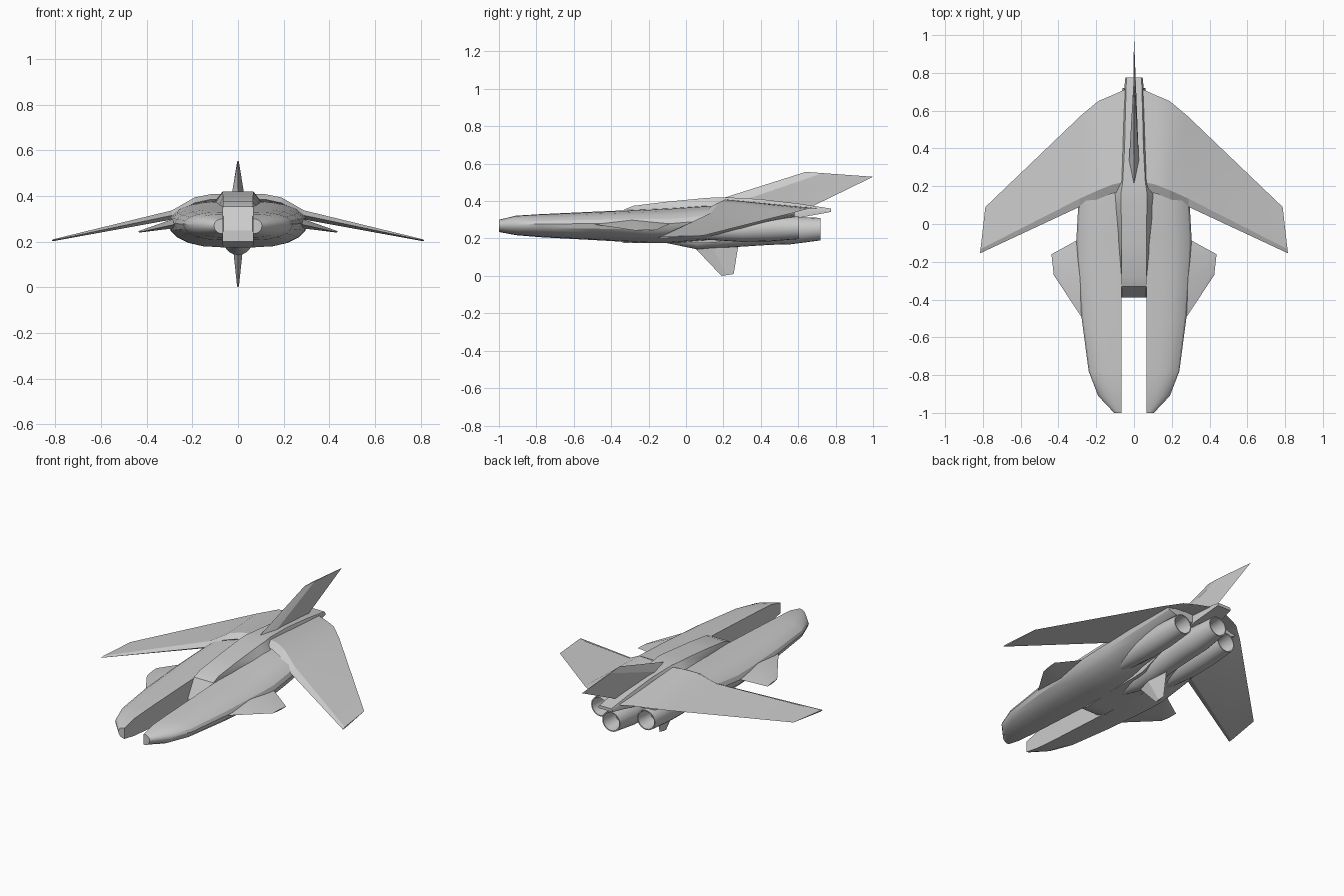
import bpy, bmesh, math
from mathutils import Vector

if "Cube" in bpy.data.objects:
    bpy.data.objects.remove(bpy.data.objects["Cube"])


def loft(name, rings, mirror=False, caps=(True, True), angle=28):
    """Skin a list of closed rings that share a point count."""
    bm = bmesh.new()
    vr = [[bm.verts.new(p) for p in r] for r in rings]
    n = len(vr[0])
    for a, b in zip(vr, vr[1:]):
        for i in range(n):
            j = (i + 1) % n
            bm.faces.new((a[i], a[j], b[j], b[i]))
    if caps[0]:
        bm.faces.new(vr[0])
    if caps[1]:
        bm.faces.new(vr[-1])
    bmesh.ops.recalc_face_normals(bm, faces=bm.faces)
    me = bpy.data.meshes.new(name)
    bm.to_mesh(me)
    bm.free()
    ob = bpy.data.objects.new(name, me)
    bpy.context.collection.objects.link(ob)
    if mirror:
        ob.modifiers.new("Mirror", 'MIRROR')
    bpy.ops.object.select_all(action='DESELECT')
    bpy.context.view_layer.objects.active = ob
    ob.select_set(True)
    bpy.ops.object.shade_smooth_by_angle(angle=math.radians(angle))
    return ob


def blade(name, stations, axis, frac=0.12, mirror=False):
    """Wedge-section wing: each station is (leading, trailing, thickness)."""
    rings = []
    for le, te, t in stations:
        le, te = Vector(le), Vector(te)
        off = Vector(axis) * t / 2
        mid = le.lerp(te, frac)
        rings.append([le, mid + off, te, mid - off])
    return loft(name, rings, mirror, angle=15)


# Twin-prong hull: flat inner wall, rounded outer side
# (y, outer x, bottom z, widest z, top z)
hull = [(-1, .105, .235, .27, .30), (-.91, .19, .218, .275, .322),
        (-.78, .24, .207, .277, .330), (-.5, .277, .192, .28, .343),
        (-.2, .30, .175, .28, .356), (-.08, .305, .175, .28, .362),
        (.10, .295, .19, .295, .375), (.30, .28, .23, .315, .38),
        (.58, .24, .31, .345, .365)]
rings = []
for y, xo, zb, zm, zt in hull:
    ring = []
    for i in range(11):
        a = math.pi / 2 - math.pi * i / 10
        s = math.sin(a)
        z = zm + s * ((zt - zm) if s > 0 else (zm - zb))
        ring.append((.065 + (xo - .065) * max(0, math.cos(a)) ** .85, y, z))
    rings.append(ring)
loft("hull_prong", rings, mirror=True)

# Central cabin and spine: (y, top half width, base half width, base z, top z)
spine = [(-.39, .064, .066, .20, .25), (-.33, .065, .066, .175, .355),
         (-.28, .065, .067, .175, .375), (-.1, .066, .085, .175, .397),
         (.10, .068, .112, .175, .416), (.17, .068, .12, .18, .42),
         (.22, .06, .09, .20, .42), (.40, .05, .078, .26, .41),
         (.60, .045, .062, .31, .387), (.775, .04, .046, .342, .36)]
rings = []
for y, wt, wb, zb, zt in spine:
    zs = max(zb + .01, min(.35, zt - .02))
    rings.append([(-wt, y, zt), (wt, y, zt), (wb, y, zs),
                  (min(wb, .075), y, zb), (-min(wb, .075), y, zb), (-wb, y, zs)])
loft("cabin_spine", rings)

# Forward-swept main wings
blade("main_wing", [
    ((.03, .18, .385), (.03, .72, .36), .05),
    ((.12, .16, .385), (.12, .68, .362), .05),
    ((.19, .132, .37), (.19, .65, .358), .05),
    ((.29, .09, .315), (.28, .575, .338), .04),
    ((.815, -.155, .205), (.787, .09, .215), .008)],
    (0, 0, 1), frac=.09, mirror=True)

# Small forward canards
blade("canard", [
    ((.22, -.57, .28), (.22, -.055, .29), .05),
    ((.28, -.49, .275), (.30, -.085, .28), .04),
    ((.425, -.27, .243), (.437, -.16, .245), .008)],
    (0, 0, 1), frac=.5, mirror=True)

# Tail fin and belly fin
blade("tail_fin", [
    ((0, .15, .40), (0, .66, .365), .056),
    ((0, .22, .423), (0, .76, .413), .05),
    ((0, .64, .556), (0, 1.0, .53), .008)], (1, 0, 0), frac=.25)
blade("belly_fin", [
    ((0, .0, .20), (0, .285, .20), .05),
    ((0, .05, .147), (0, .28, .165), .04),
    ((0, .19, 0), (0, .255, .01), .008)], (1, 0, 0), frac=.4)


# Engine pods with hollow nozzles: (y, z, radius) along each pod
def engine(name, x, path, mirror=False):
    yl, zl, rl = path[-1]
    path = path + [(yl, zl, rl * .9), (yl - .1, zl, rl * .7)]
    rings = [[(x + r * math.cos(math.tau * k / 20), y,
               z + r * math.sin(math.tau * k / 20)) for k in range(20)]
             for y, z, r in path]
    loft(name, rings, mirror, angle=35)


engine("side_engine", .155, [(-.02, .225, .02), (.12, .243, .05),
                             (.30, .25, .068), (.45, .255, .07),
                             (.605, .257, .06)], True)
engine("centre_engine", 0, [(-.1, .195, .02), (.06, .205, .063),
                            (.20, .222, .072), (.45, .241, .075),
                            (.56, .243, .074), (.72, .25, .06)])
